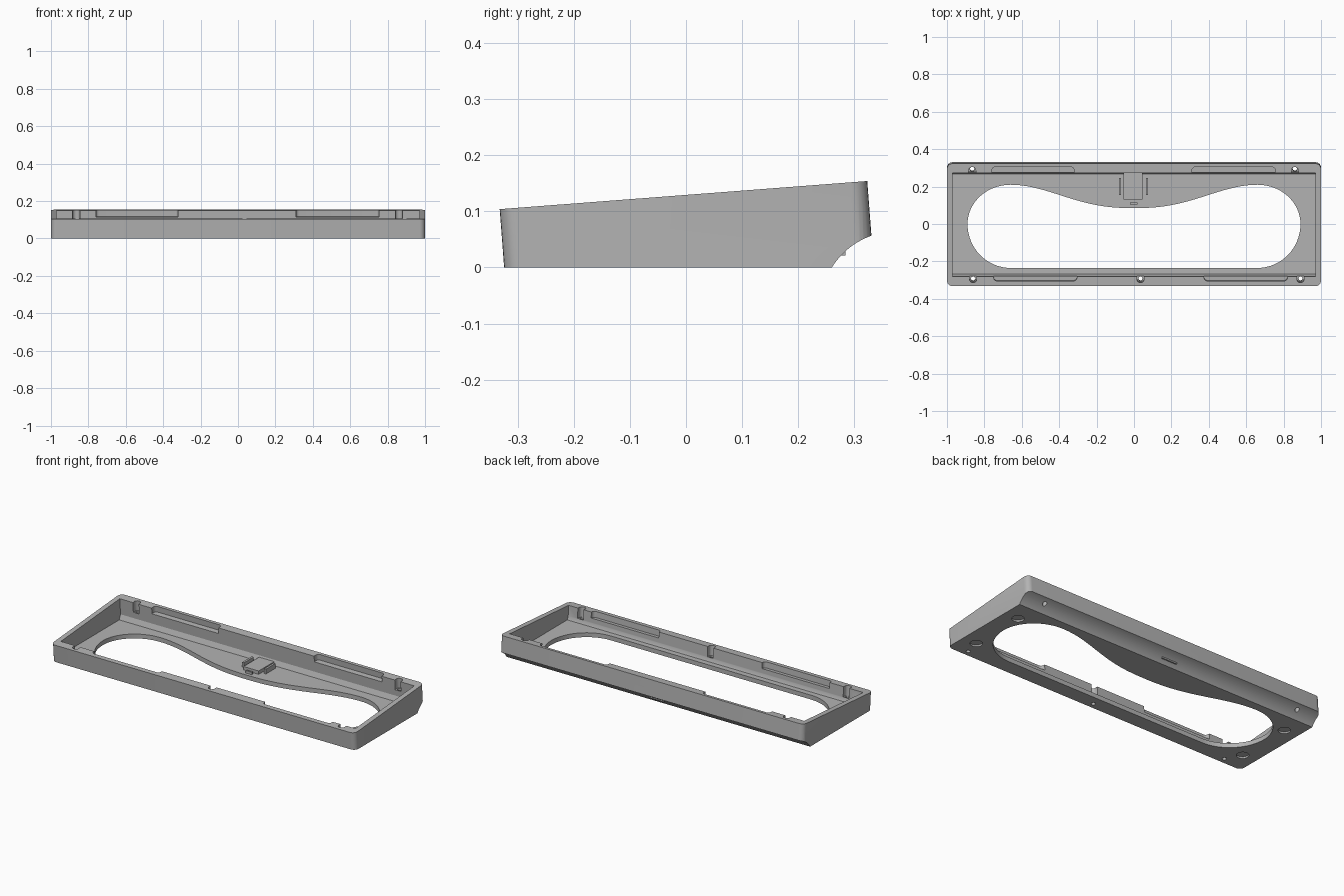
import bpy, math
from mathutils import Matrix, Vector

if "Cube" in bpy.data.objects:
    bpy.data.objects.remove(bpy.data.objects["Cube"], do_unlink=True)

grey = bpy.data.materials.new("case grey")
grey.use_nodes = True
colour = (0.45, 0.45, 0.45, 1)
grey.diffuse_color = colour
grey.node_tree.nodes["Principled BSDF"].inputs["Base Color"].default_value = colour

# Frame of the sloping top plane
TILT = Matrix.Translation((0, -0.0045, 0.129)) @ Matrix.Rotation(math.radians(4.37), 4, "X")
FLAT = Matrix.Identity(4)
# Maps a (y, z) side profile extruded along x
SIDE = Matrix(((0, 0, 1, 0), (1, 0, 0, 0), (0, 1, 0, 0), (0, 0, 0, 1)))
FLOOR = 0.026


def prism(name, outline, low, high, frame=FLAT):
    n = len(outline)
    verts = [frame @ Vector((x, y, z)) for z in (low, high) for x, y in outline]
    faces = [list(range(n))[::-1], list(range(n, 2 * n))]
    faces += [[i, (i + 1) % n, n + (i + 1) % n, n + i] for i in range(n)]
    mesh = bpy.data.meshes.new(name)
    mesh.from_pydata(verts, [], faces)
    mesh.materials.append(grey)
    obj = bpy.data.objects.new(name, mesh)
    bpy.context.collection.objects.link(obj)
    return obj


def rounded(x0, x1, y0, y1, r, steps=6):
    pts = []
    corners = ((x1 - r, y1 - r), (x0 + r, y1 - r), (x0 + r, y0 + r), (x1 - r, y0 + r))
    for q, (cx, cy) in enumerate(corners):
        for i in range(steps + 1):
            a = math.pi / 2 * (q + i / steps)
            pts.append((cx + r * math.cos(a), cy + r * math.sin(a)))
    return pts


def circle(x, y, r, n=20):
    return [(x + r * math.cos(2 * math.pi * i / n), y + r * math.sin(2 * math.pi * i / n)) for i in range(n)]


def carve(target, cutter, operation="DIFFERENCE"):
    mod = target.modifiers.new("carve", "BOOLEAN")
    mod.operation, mod.solver, mod.object = operation, "EXACT", cutter
    graph = bpy.context.evaluated_depsgraph_get()
    mesh = bpy.data.meshes.new_from_object(target.evaluated_get(graph))
    target.modifiers.clear()
    target.data = mesh
    bpy.data.objects.remove(cutter, do_unlink=True)


# Outer shell: tilted rounded block trimmed by a side profile with a scooped heel
case = prism("case", rounded(-1, 1, -0.3285, 0.3285, 0.03), -0.3, 0, TILT)
start, mid, end = Vector((0.26, 0)), Vector((0.285, 0.04)), Vector((0.331, 0.057))
scoop = []
for i in range(13):
    t = i / 12
    scoop.append(tuple(start * (1 - t) ** 2 + mid * 2 * t * (1 - t) + end * t * t))
profile = [(-0.5, 0)] + scoop + [(0.5, 0.06), (0.5, 0.4), (-0.5, 0.4)]
carve(case, prism("trim", profile, -1.2, 1.2, SIDE), "INTERSECT")

# Tray cavity with sloped ledges along the front and back
tray = [(-0.268, FLOOR), (0.268, FLOOR), (0.28, 0.055), (0.27, 0.2), (-0.287, 0.2), (-0.277, 0.045)]
carve(case, prism("tray", tray, -0.97, 0.97, SIDE))


# Large floor opening: rounded ends and a wavy back edge
def ends(side, top):
    pts = []
    for i in range(17):
        a = math.pi / 2 * i / 16
        pts.append((side * (0.66 + 0.23 * math.cos(a)), top * math.sin(a)))
    return pts


wave = []
for i in range(1, 32):
    x = 0.66 - 1.32 * i / 32
    wave.append((x, 0.1475 - 0.0625 * math.cos(math.pi * (abs(x) / 0.66) ** 1.22)))
opening = ends(1, 0.21) + wave + ends(-1, 0.21)[::-1] + ends(-1, -0.235)[1:] + ends(1, -0.235)[:0:-1]
carve(case, prism("opening", opening, -0.1, 0.1))

# Clip recesses in the front and back walls
for x0, x1, y0, y1 in ((-0.76, -0.32, 0.25, 0.31), (0.31, 0.755, 0.25, 0.31),
                       (-0.75, -0.305, -0.301, -0.25), (0.375, 0.82, -0.301, -0.25)):
    carve(case, prism("clip_recess", rounded(x0, x1, y0, y1, 0.018), -0.035, 0.05, TILT))

# Screw slots with through holes
for x, s in ((-0.865, 1), (0.86, 1), (-0.86, -1), (0.035, -1), (0.89, -1)):
    y0, y1 = sorted((s * 0.23, s * 0.31))
    carve(case, prism("screw_slot", rounded(x - 0.019, x + 0.019, y0, y1, 0.018), -0.06, 0.05, TILT))
    carve(case, prism("screw_hole", circle(x, s * 0.294, 0.012), -0.3, 0.05, TILT))

# Shallow foot recesses underneath
for x in (-0.91, 0.91):
    for y in (-0.2, 0.14):
        carve(case, prism("foot_recess", circle(x, y, 0.033, 28), -0.05, 0.01))

# Cable port: outer pocket and through slot in the back wall
BACK = Matrix(((1, 0, 0, 0), (0, 0, 1, 0), (0, 1, 0, 0), (0, 0, 0, 1)))
carve(case, prism("port_pocket", rounded(-0.05, 0.045, 0.046, 0.095, 0.018), 0.312, 0.4, BACK))
carve(case, prism("port_slot", rounded(-0.037, 0.032, 0.058, 0.084, 0.011), 0.26, 0.4, BACK))

# Circuit board rest, its side ribs and front stop
for name, x0, x1, y0, y1, top in (("board_rest", -0.055, 0.045, 0.13, 0.284, 0.046),
                                  ("left_rib", 0.063, 0.075, 0.155, 0.245, 0.055),
                                  ("right_rib", -0.081, -0.069, 0.155, 0.245, 0.055),
                                  ("front_stop", -0.022, 0.018, 0.104, 0.115, 0.04)):
    prism(name, [(x0, y0), (x1, y0), (x1, y1), (x0, y1)], FLOOR - 0.005, top)

# Smooth the rounded surfaces, keep hard edges
bpy.ops.object.select_all(action="DESELECT")
case.select_set(True)
bpy.context.view_layer.objects.active = case
bpy.ops.object.shade_smooth_by_angle(angle=math.radians(25))
